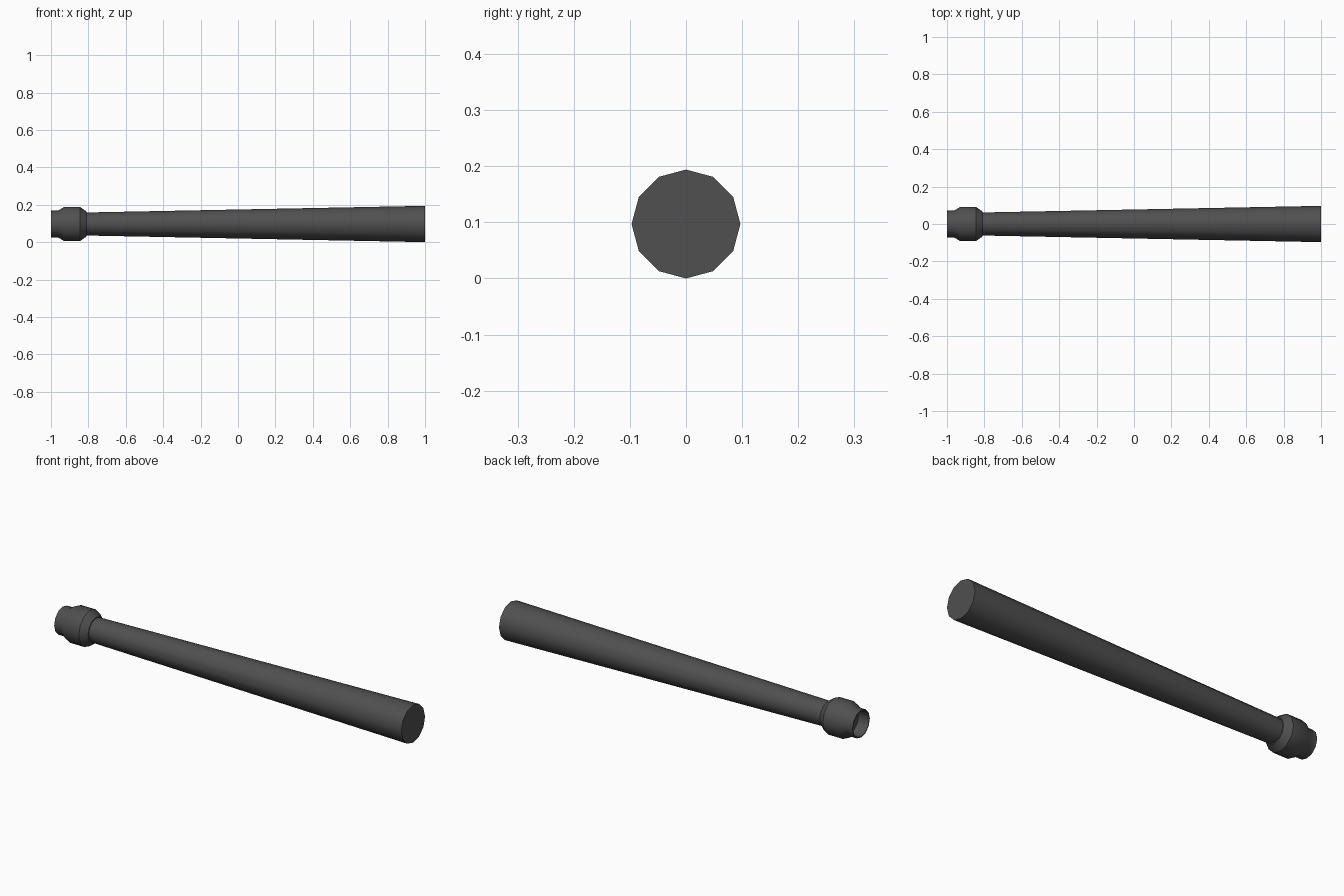
import bpy
import bmesh
from math import cos, sin, tau, radians

cube = bpy.data.objects.get("Cube")
if cube:
    bpy.data.objects.remove(cube, do_unlink=True)

SIDES = 12
AXIS_Z = 0.097

# Single dark grey material
grey = bpy.data.materials.new("dark_grey")
grey.use_nodes = True
colour = (0.08, 0.08, 0.08, 1)
grey.diffuse_color = colour
grey.node_tree.nodes["Principled BSDF"].inputs["Base Color"].default_value = colour


def turned(name, profile):
    """Revolve (x, radius) points about the x axis and cap both ends."""
    bm = bmesh.new()
    rings = []
    for x, r in profile:
        rings.append([bm.verts.new((x, r * sin(tau * i / SIDES), AXIS_Z + r * cos(tau * i / SIDES)))
                      for i in range(SIDES)])
    for a, b in zip(rings, rings[1:]):
        for i in range(SIDES):
            j = (i + 1) % SIDES
            bm.faces.new((a[i], a[j], b[j], b[i]))
    bm.faces.new(rings[0])
    bm.faces.new(rings[-1])
    bmesh.ops.recalc_face_normals(bm, faces=bm.faces)
    mesh = bpy.data.meshes.new(name)
    bm.to_mesh(mesh)
    bm.free()
    mesh.materials.append(grey)
    obj = bpy.data.objects.new(name, mesh)
    bpy.context.collection.objects.link(obj)
    bpy.ops.object.select_all(action='DESELECT')
    obj.select_set(True)
    bpy.context.view_layer.objects.active = obj
    bpy.ops.object.shade_smooth_by_angle(angle=radians(31))
    return obj


# Long tapered tube
turned("tapered_barrel", [(-0.84, 0.061), (1.0, 0.097)])

# Collar with a hollow tip
turned("muzzle_collar", [
    (-0.94, 0.064), (-1.0, 0.066), (-1.0, 0.071), (-0.963, 0.071),
    (-0.928, 0.092), (-0.845, 0.092), (-0.81, 0.066), (-0.81, 0.058),
])
